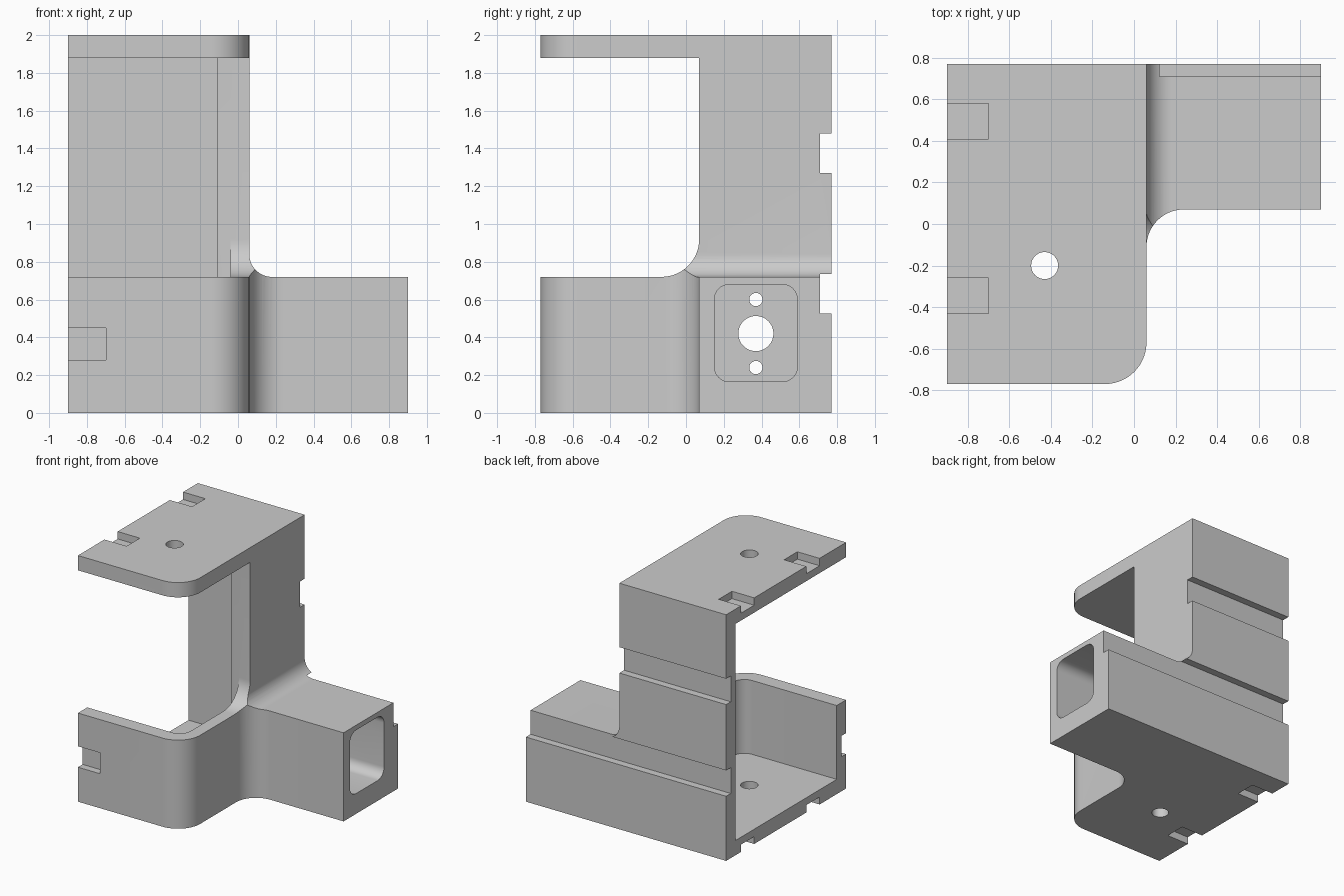
import bpy, bmesh, math
from mathutils import Matrix, Vector

default = bpy.data.objects.get("Cube")
if default:
    bpy.data.objects.remove(default, do_unlink=True)

grey = bpy.data.materials.new("plain grey")
grey.use_nodes = True
tone = (0.6, 0.6, 0.6, 1)
grey.diffuse_color = tone
grey.node_tree.nodes["Principled BSDF"].inputs["Base Color"].default_value = tone

WALL, RIM, TOP = 0.12, 0.72, 2.0
LEFT, SIDE, END = -0.9, 0.06, 0.9        # open end, outer side wall, arm end
FRONT, STEP, BACK = -0.77, 0.07, 0.77    # front, arm face, back
HOLE_X, HOLE_Y = -0.43, -0.2


def arc(cx, cy, r, a0, a1, n=14):
    """Points on a circular arc, angles in degrees."""
    steps = [math.radians(a0 + (a1 - a0) * i / n) for i in range(n + 1)]
    return [(cx + r * math.cos(a), cy + r * math.sin(a)) for a in steps]


def prism(name, profile, axis, start, end):
    """Extrude a 2D profile along an axis: x uses (y,z), y uses (x,z), z uses (x,y)."""
    place = {"x": lambda u, v: (start, u, v),
             "y": lambda u, v: (u, start, v),
             "z": lambda u, v: (u, v, start)}[axis]
    bm = bmesh.new()
    face = bm.faces.new([bm.verts.new(place(u, v)) for u, v in profile])
    new = bmesh.ops.extrude_face_region(bm, geom=[face])["geom"]
    shift = Vector([(end - start) * (axis == a) for a in "xyz"])
    bmesh.ops.translate(bm, vec=shift, verts=[g for g in new if isinstance(g, bmesh.types.BMVert)])
    bmesh.ops.recalc_face_normals(bm, faces=bm.faces)
    mesh = bpy.data.meshes.new(name)
    bm.to_mesh(mesh)
    bm.free()
    mesh.materials.append(grey)
    obj = bpy.data.objects.new(name, mesh)
    bpy.context.collection.objects.link(obj)
    return obj


def box(name, x0, x1, y0, y1, z0, z1):
    return prism(name, [(x0, y0), (x1, y0), (x1, y1), (x0, y1)], "z", z0, z1)


def combine(target, tool, operation="DIFFERENCE"):
    """Apply a boolean, then discard the helper."""
    tool.hide_render = True
    bpy.context.view_layer.objects.active = target
    mod = target.modifiers.new("cut", "BOOLEAN")
    mod.operation, mod.solver, mod.object = operation, "EXACT", tool
    bpy.ops.object.modifier_apply(modifier=mod.name)
    bpy.data.objects.remove(tool, do_unlink=True)


# Plan outline: rounded front corner and filleted arm
plan = [(LEFT, FRONT)]
plan += arc(SIDE - 0.2, FRONT + 0.2, 0.2, -90, 0)
plan += arc(SIDE + 0.18, STEP - 0.18, 0.18, 180, 90)
plan += [(END, STEP), (END, BACK), (LEFT, BACK)]
bracket = prism("bracket_body", plan, "z", 0, TOP)

# Side outline: front opening and the two grooves across the back
side = [(FRONT, 0), (BACK, 0)]
for low, high in ((0.525, 0.735), (1.27, 1.48)):
    side += [(BACK, low), (BACK - 0.06, low), (BACK - 0.06, high), (BACK, high)]
side += [(BACK, TOP), (FRONT, TOP), (FRONT, TOP - WALL), (STEP, TOP - WALL)]
side += arc(STEP - 0.2, RIM + 0.2, 0.2, 0, -90)
side += [(FRONT, RIM)]
combine(bracket, prism("side_outline", side, "x", -1.5, 1.5), "INTERSECT")

# Front outline: tall post, fillet, low arm
front = [(-1.5, -0.5), (1.5, -0.5), (1.5, RIM)]
front += arc(SIDE + 0.12, RIM + 0.12, 0.12, 270, 180)
front += [(SIDE, TOP + 0.5), (-1.5, TOP + 0.5)]
combine(bracket, prism("front_outline", front, "y", -1.5, 1.5), "INTERSECT")

# Inner cavity, open on one end, with a thicker wall behind the step
inner = [(-1.2, FRONT + WALL)]
inner += arc(-0.14, FRONT + WALL + 0.1, 0.1, -90, 0)
inner += [(-0.04, STEP), (-0.11, STEP), (-0.11, BACK - WALL), (-1.2, BACK - WALL)]
combine(bracket, prism("cavity", inner, "z", WALL, TOP - WALL))

# Rounded pocket in the arm end
py0, py1, pz0, pz1, r = 0.15, 0.59, 0.165, 0.68, 0.08
pocket = (arc(py1 - r, pz0 + r, r, -90, 0, 8) + arc(py1 - r, pz1 - r, r, 0, 90, 8)
          + arc(py0 + r, pz1 - r, r, 90, 180, 8) + arc(py0 + r, pz0 + r, r, 180, 270, 8))
combine(bracket, prism("pocket", pocket, "x", 0.02, 1.2))

# Shaft hole and two screw holes in the pocket wall
for z, radius in ((0.42, 0.093), (0.6, 0.035), (0.24, 0.035)):
    ring = arc(0.37, z, radius, 0, 360, 32)[:-1]
    combine(bracket, prism("wall_hole", ring, "x", -0.3, 0.3))

# Vertical hole through top plate and floor
ring = arc(HOLE_X, HOLE_Y, 0.065, 0, 360, 32)[:-1]
combine(bracket, prism("plate_hole", ring, "z", -0.5, TOP + 0.5))

# Half-depth notches along the open edge
for y0, y1 in ((0.41, 0.58), (-0.43, -0.26)):
    for z0, z1 in ((TOP - 0.06, TOP + 0.2), (-0.2, 0.06)):
        combine(bracket, box("notch", -1.2, -0.7, y0, y1, z0, z1))
combine(bracket, box("front_notch", -1.2, -0.7, -1, FRONT + 0.06, 0.28, 0.45))

# Smooth the curved faces, keep edges sharp
bpy.ops.object.select_all(action="DESELECT")
bracket.select_set(True)
bpy.context.view_layer.objects.active = bracket
bpy.ops.object.shade_smooth_by_angle(angle=math.radians(25))
